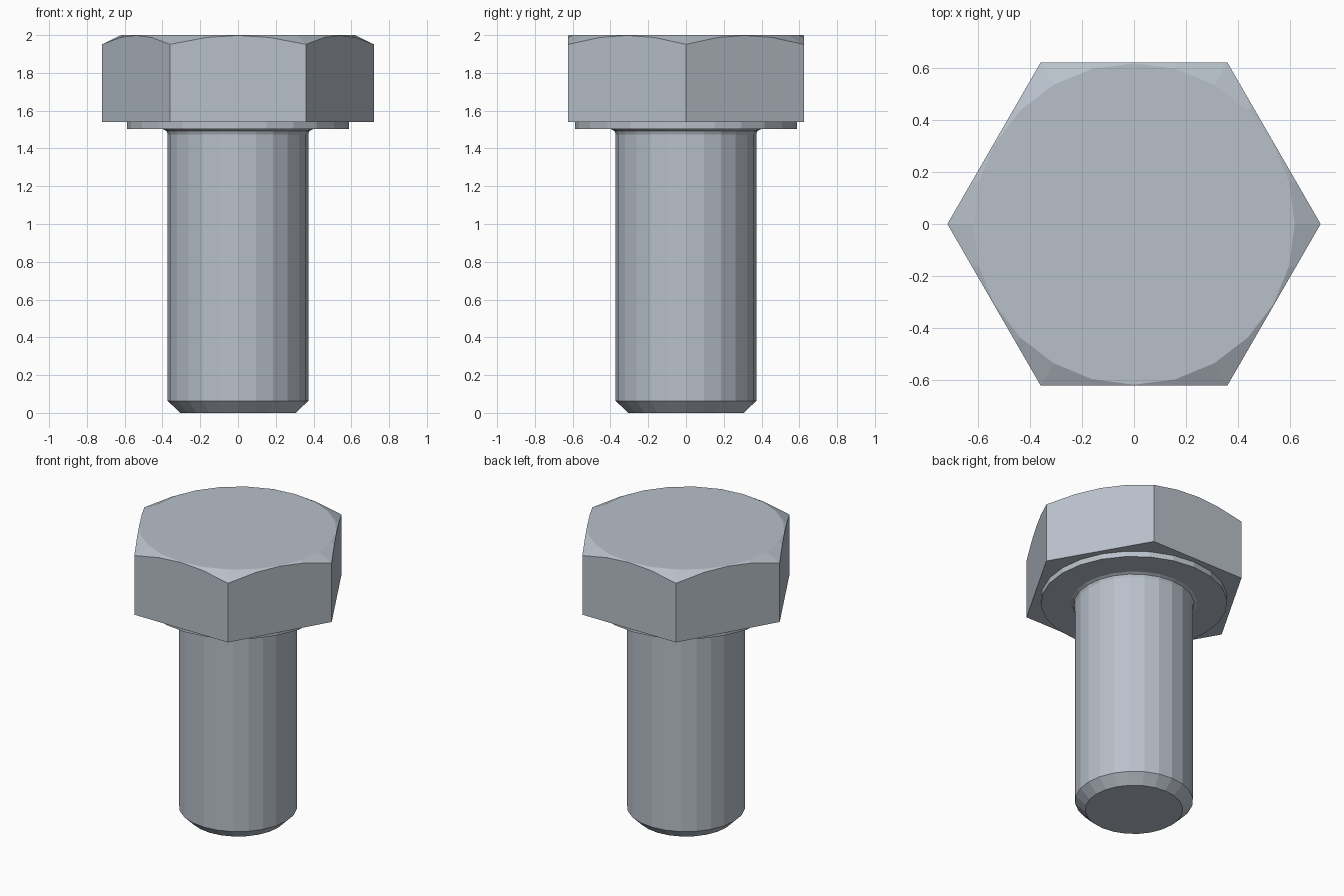
import bpy, bmesh
from math import sin, cos, pi, radians

if "Cube" in bpy.data.objects:
    bpy.data.objects.remove(bpy.data.objects["Cube"])

SIDES = 24
HEX_R = 0.72
APOTHEM = HEX_R * cos(pi / 6)
TOP_R = 0.62


def hex_radius(a):
    return APOTHEM / cos(a % (pi / 3) - pi / 6)


def rim_z(a):
    # height where the conical top chamfer meets the hexagon sides
    return 2.0 - (hex_radius(a) - TOP_R) * 0.49


def circle(r, z):
    return lambda a: (r, z)


# Rings from the shank tip up to the top of the head
rings = [
    circle(0.307, 0.0), circle(0.372, 0.064),                            # tip chamfer
    circle(0.372, 1.475), circle(0.379, 1.493), circle(0.397, 1.502),    # fillet
    circle(0.587, 1.502), circle(0.587, 1.54),                           # washer face
    lambda a: (hex_radius(a), 1.54),                                     # hexagon sides
    lambda a: (hex_radius(a), rim_z(a)),
    circle(TOP_R, 2.0),                                                  # top chamfer
]

bm = bmesh.new()
loops = []
for ring in rings:
    loop = []
    for i in range(SIDES):
        a = 2 * pi * i / SIDES
        r, z = ring(a)
        loop.append(bm.verts.new((r * cos(a), r * sin(a), z)))
    loops.append(loop)
for lo, hi in zip(loops, loops[1:]):
    for i in range(SIDES):
        j = (i + 1) % SIDES
        bm.faces.new((lo[i], lo[j], hi[j], hi[i]))
bm.faces.new(loops[0][::-1])
bm.faces.new(loops[-1])
bmesh.ops.recalc_face_normals(bm, faces=bm.faces)
bm.normal_update()

# Merge the coplanar strips of each hexagon side
strips = [e for e in bm.edges if e.calc_face_angle() < radians(0.5)
          and abs(e.verts[0].co.z - e.verts[1].co.z) > 0.3]
bmesh.ops.dissolve_edges(bm, edges=strips, use_verts=False)

mesh = bpy.data.meshes.new("hex_bolt")
bm.to_mesh(mesh)
bm.free()
bpy.context.collection.objects.link(bpy.data.objects.new("hex_bolt", mesh))

# Blue-grey steel
steel = bpy.data.materials.new("steel")
steel.diffuse_color = (0.48, 0.53, 0.59, 1)
steel.use_nodes = True
steel.node_tree.nodes["Principled BSDF"].inputs["Base Color"].default_value = steel.diffuse_color
mesh.materials.append(steel)
